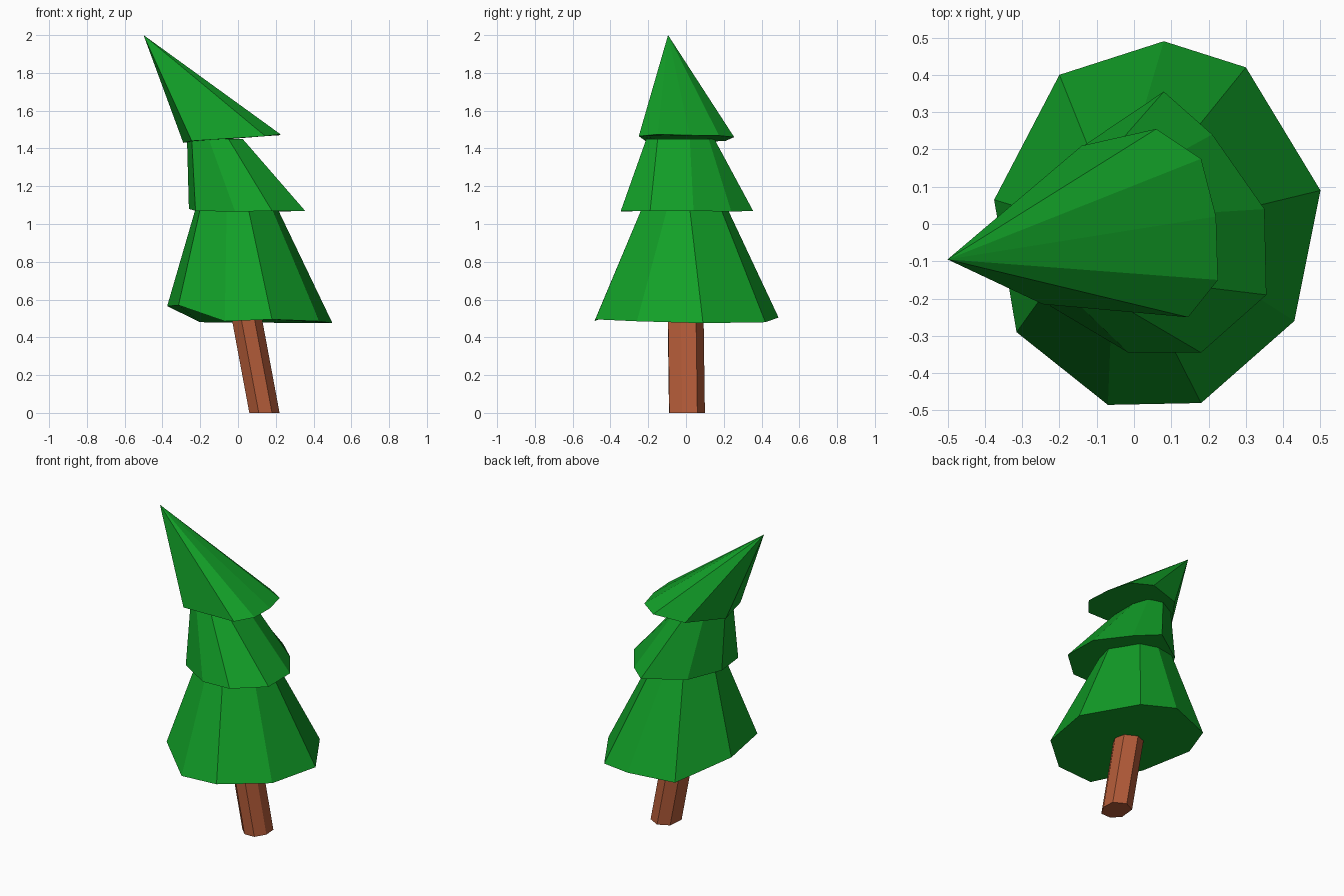
import bpy, bmesh

if "Cube" in bpy.data.objects:
    bpy.data.objects.remove(bpy.data.objects["Cube"])


def material(name, colour):
    m = bpy.data.materials.new(name)
    m.diffuse_color = (*colour, 1)
    m.use_nodes = True
    m.node_tree.nodes["Principled BSDF"].inputs["Base Color"].default_value = m.diffuse_color
    return m


green = material("leaf green", (0.006, 0.35, 0.021))
brown = material("bark brown", (0.45, 0.105, 0.04))


def loft(name, lower, upper, mat):
    """Flat-faced solid between two matching rings; a one-point upper ring makes a cone."""
    bm = bmesh.new()
    low = [bm.verts.new(p) for p in lower]
    top = [bm.verts.new(p) for p in upper]
    n = len(low)
    bm.faces.new(low[::-1])
    if len(top) > 1:
        bm.faces.new(top)
    for i in range(n):
        j = (i + 1) % n
        if len(top) > 1:
            bm.faces.new((low[i], low[j], top[j], top[i]))
        else:
            bm.faces.new((low[i], low[j], top[0]))
    bmesh.ops.recalc_face_normals(bm, faces=bm.faces)
    mesh = bpy.data.meshes.new(name)
    bm.to_mesh(mesh)
    bm.free()
    mesh.materials.append(mat)
    ob = bpy.data.objects.new(name, mesh)
    bpy.context.collection.objects.link(ob)
    return ob


def at_height(ring, z):
    return [(x, y, z) for x, y in ring]


# leaning trunk, seven uneven sides
trunk = [(.06, -.04), (.11, -.09), (.18, -.088), (.22, -.02), (.215, .06), (.14, .10), (.07, .065)]
loft("trunk", at_height(trunk, 0), [(x - .097, y - .007, .52) for x, y in trunk], brown)

# wide bottom tier
loft("bottom_branches",
     [(.08, .49, .505), (-.20, .40, .48), (-.375, .065, .565), (-.315, -.29, .57),
      (-.07, -.485, .485), (.18, -.48, .495), (.43, -.26, .485), (.50, .09, .475), (.30, .42, .48)],
     at_height([(0, .22), (-.12, .20), (-.225, .02), (-.20, -.13), (-.06, -.235),
                (.055, -.235), (.18, -.10), (.21, .02), (.11, .185)], 1.08), green)

# middle tier, leaning left
loft("middle_branches",
     [(.08, .355, 1.07), (-.15, .20, 1.065), (-.26, 0, 1.08), (-.225, -.22, 1.07),
      (-.015, -.345, 1.065), (.18, -.345, 1.07), (.355, -.19, 1.07), (.35, .04, 1.07), (.21, .24, 1.065)],
     at_height([(-.10, .15), (-.20, .10), (-.27, -.02), (-.245, -.14), (-.155, -.21),
                (-.05, -.21), (.025, -.15), (.025, .02), (-.01, .12)], 1.45), green)

# pointed top tier, tip far to the left
loft("top_branches",
     [(.06, .255, 1.46), (-.14, .21, 1.44), (-.29, 0, 1.43), (-.245, -.215, 1.44),
      (.145, -.25, 1.465), (.225, -.15, 1.475), (.22, .02, 1.47), (.18, .175, 1.468)],
     [(-.50, -.095, 2.0)], green)
